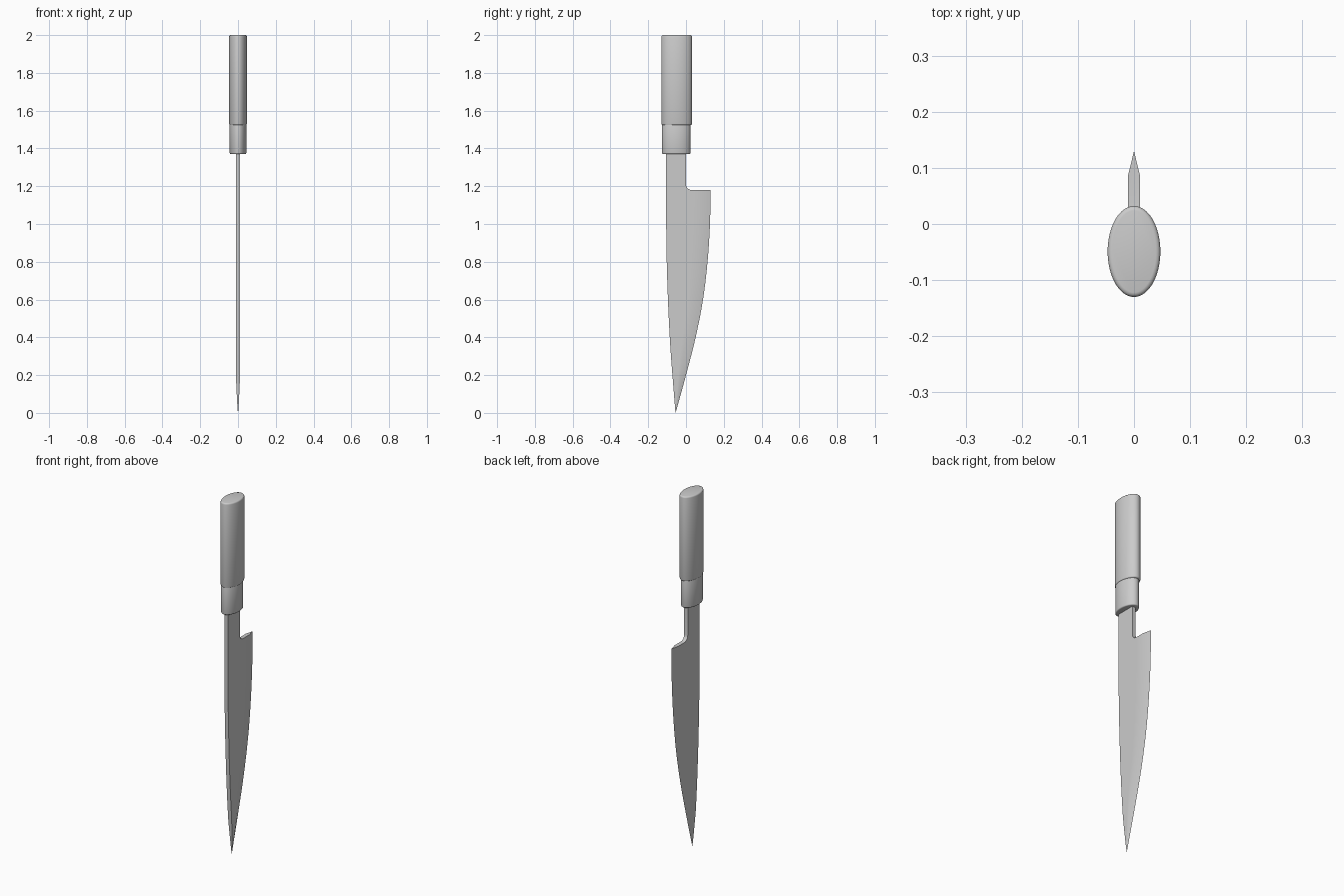
import bpy
import bmesh
import math

cube = bpy.data.objects.get("Cube")
if cube:
    bpy.data.objects.remove(cube, do_unlink=True)

GREY = (0.6, 0.6, 0.6, 1.0)
grey = bpy.data.materials.new("plain grey")
grey.use_nodes = True
grey.diffuse_color = GREY
grey.node_tree.nodes["Principled BSDF"].inputs["Base Color"].default_value = GREY


def finish(name, bm):
    bmesh.ops.remove_doubles(bm, verts=bm.verts, dist=0.00001)
    bmesh.ops.recalc_face_normals(bm, faces=bm.faces)
    mesh = bpy.data.meshes.new(name)
    bm.to_mesh(mesh)
    bm.free()
    mesh.materials.append(grey)
    obj = bpy.data.objects.new(name, mesh)
    bpy.context.collection.objects.link(obj)
    bpy.ops.object.select_all(action="DESELECT")
    obj.select_set(True)
    bpy.context.view_layer.objects.active = obj
    bpy.ops.object.shade_smooth_by_angle(angle=math.radians(35))
    return obj


def bridge(bm, lower, upper):
    n = len(lower)
    for i in range(n):
        j = (i + 1) % n
        bm.faces.new((lower[i], lower[j], upper[j], upper[i]))


def oval_bar(name, center_y, rx, ry, z0, z1, soft, sides=64):
    """Upright oval bar with rounded rims."""
    bm = bmesh.new()
    arc = [math.radians(a) for a in (0, 30, 60, 90)]
    profile = [(soft * (1 - math.sin(a)), z0 + soft * (1 - math.cos(a))) for a in arc]
    profile += [(soft * (1 - math.sin(a)), z1 - soft * (1 - math.cos(a))) for a in reversed(arc)]
    rings = []
    for inset, z in profile:
        rings.append([bm.verts.new(((rx - inset) * math.cos(k * math.tau / sides),
                                    center_y + (ry - inset) * math.sin(k * math.tau / sides), z))
                      for k in range(sides)])
    for lower, upper in zip(rings, rings[1:]):
        bridge(bm, lower, upper)
    bm.faces.new(rings[0])
    bm.faces.new(rings[-1])
    return finish(name, bm)


def sample(points, z):
    """Smooth curve through (z, y) points."""
    for i in range(len(points) - 1):
        (za, ya), (zb, yb) = points[i], points[i + 1]
        if z <= zb:
            before, after = points[max(i - 1, 0)], points[min(i + 2, len(points) - 1)]
            h = zb - za
            ma = (yb - before[1]) / (zb - before[0]) * h
            mb = (after[1] - ya) / (after[0] - za) * h
            t = (z - za) / h
            return ((2 * t**3 - 3 * t**2 + 1) * ya + (t**3 - 2 * t**2 + t) * ma
                    + (3 * t**2 - 2 * t**3) * yb + (t**3 - t**2) * mb)
    return points[-1][1]


# Handle and ferrule
oval_bar("handle", -0.049, 0.047, 0.081, 1.523, 2.0, 0.008)
oval_bar("ferrule", -0.052, 0.044, 0.075, 1.37, 1.535, 0.006)

# Blade: ground edge, flat sides and a spine tapering to the tip
SPINE = [(0, -0.056), (0.4, -0.086), (0.8, -0.102), (1.18, -0.106)]
EDGE = [(0, -0.055), (0.2, 0.0), (0.4, 0.051), (0.6, 0.09), (0.8, 0.114), (1.0, 0.127), (1.18, 0.13)]
HALF = 0.011
HEEL = 1.18
ROOT = 0.03
STEPS = 32

bm = bmesh.new()
rings = []
for i in range(STEPS + 1):
    z = HEEL * (i / STEPS) ** 1.3
    back, edge = sample(SPINE, z), sample(EDGE, z)
    grind = min(0.045, 0.4 * (edge - back))
    bevel = edge - grind
    mid = back + (bevel - back) * (ROOT + 0.106) / 0.191
    half = HALF * min(1.0, z / 0.2) ** 0.7
    outline = [(-half, back), (-half, mid), (-half, bevel), (0, edge),
               (half, bevel), (half, mid), (half, back)]
    rings.append([bm.verts.new((x, y, z)) for x, y in outline])
for lower, upper in zip(rings, rings[1:]):
    bridge(bm, lower, upper)
bm.faces.new(rings[0])
heel = rings[-1]
bm.faces.new(heel[1:6])

# Neck with a curved notch, running up into the ferrule
previous = [heel[0], heel[1], heel[5], heel[6]]
notch = [(ROOT * (1 - math.sin(a)), HEEL + ROOT * (1 - math.cos(a)))
         for a in (math.radians(d) for d in (18, 36, 54, 72, 90))]
for y, z in notch + [(0.0, 1.4)]:
    ring = [bm.verts.new(p) for p in ((-HALF, -0.106, z), (-HALF, y, z),
                                      (HALF, y, z), (HALF, -0.106, z))]
    bridge(bm, previous, ring)
    previous = ring
bm.faces.new(previous)
finish("blade", bm)
